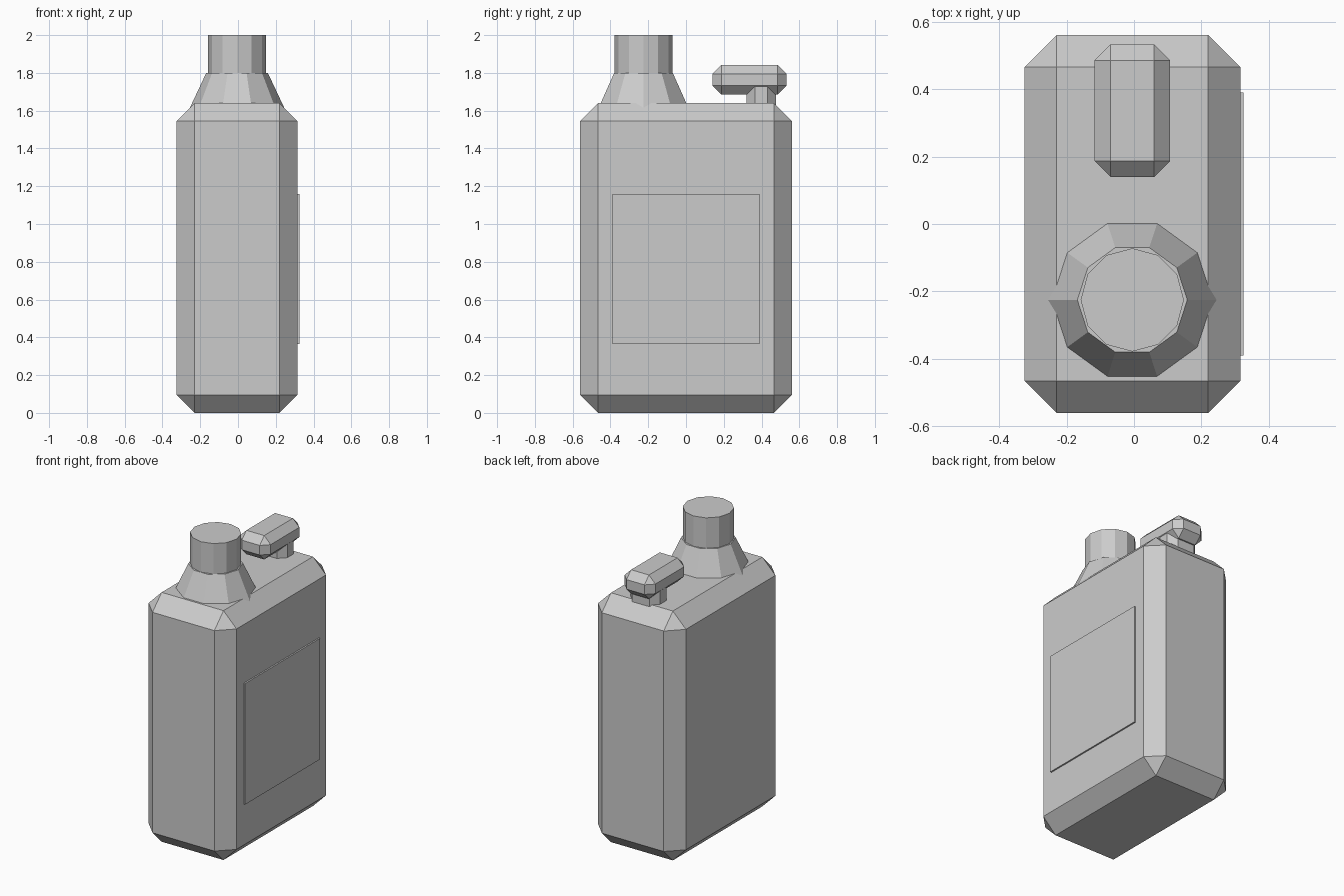
import bpy

if "Cube" in bpy.data.objects:
    bpy.data.objects.remove(bpy.data.objects["Cube"])

CX = -0.005  # centre line of the can; the label shifts the overall centre


def box(name, lo, hi, bevel=0.0):
    """Box between two corners, with an optional flat chamfer."""
    bpy.ops.mesh.primitive_cube_add(size=1, location=[(a + b) / 2 for a, b in zip(lo, hi)])
    ob = bpy.context.object
    ob.name = name
    ob.scale = [b - a for a, b in zip(lo, hi)]
    bpy.ops.object.transform_apply(location=False, rotation=False, scale=True)
    if bevel:
        mod = ob.modifiers.new("chamfer", 'BEVEL')
        mod.width = bevel
        mod.segments = 1
        mod.limit_method = 'NONE'
    return ob


def frustum(name, sides, r1, r2, z1, z2, y, turn=0.0):
    """Low-poly tapered cylinder standing on z1."""
    bpy.ops.mesh.primitive_cone_add(vertices=sides, radius1=r1, radius2=r2, depth=z2 - z1,
                                    location=(CX, y, (z1 + z2) / 2), rotation=(0, 0, turn))
    bpy.context.object.name = name
    return bpy.context.object


# Chamfered container
box("can_body", (CX - 0.32, -0.56, 0), (CX + 0.32, 0.56, 1.64), 0.095)

# Thin raised label on the right side
box("label", (0.305, -0.39, 0.364), (0.325, 0.39, 1.16))

# Ten-sided neck with corners on the x axis, and twelve-sided cap
frustum("neck", 10, 0.257, 0.163, 1.6, 1.8, -0.225, 1.5707963)
frustum("cap", 12, 0.153, 0.153, 1.78, 2.0, -0.225)

# Handle stem and grip
box("handle_stem", (CX - 0.108, 0.32, 1.55), (CX + 0.108, 0.476, 1.79), 0.045)
box("handle_grip", (CX - 0.112, 0.14, 1.685), (CX + 0.112, 0.532, 1.842), 0.047)
